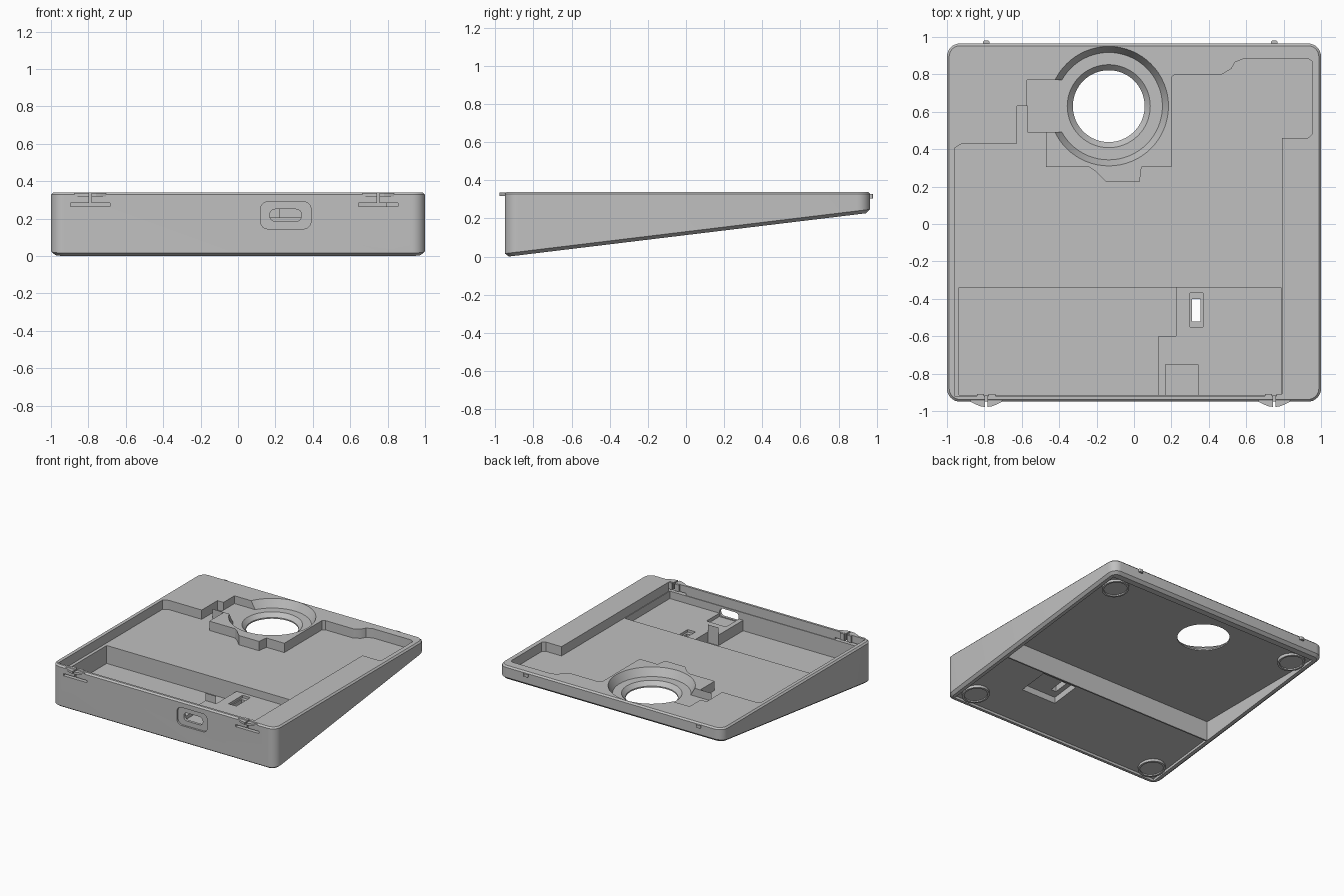
import bpy, bmesh
from math import sin, cos, pi, radians

cube = bpy.data.objects.get("Cube")
if cube:
    bpy.data.objects.remove(cube)

grey = bpy.data.materials.new("plain grey")
grey.use_nodes = True
grey.diffuse_color = (0.53, 0.53, 0.53, 1)
grey.node_tree.nodes["Principled BSDF"].inputs["Base Color"].default_value = (0.53, 0.53, 0.53, 1)

FRONT, BACK, TOP = -0.95, 0.965, 0.34
FLOOR, UNDER = 0.265, 0.235
BAY, SHELF = 0.12, 0.205


def slope(offset):
    """Height of the sloping underside, raised by an offset."""
    return lambda x, y: offset - 0.002 + (y - FRONT) * 0.121


def rounded(x0, x1, y0, y1, r, n=8):
    pts = []
    for cx, cy, a in ((x1 - r, y1 - r, 0), (x0 + r, y1 - r, 1), (x0 + r, y0 + r, 2), (x1 - r, y0 + r, 3)):
        for i in range(n + 1):
            t = (a + i / n) * pi / 2
            pts.append((cx + r * cos(t), cy + r * sin(t)))
    return pts


def rect(x0, x1, y0, y1):
    return [(x0, y0), (x1, y0), (x1, y1), (x0, y1)]


def circle(cx, cy, r, n=64):
    return [(cx + r * cos(2 * pi * i / n), cy + r * sin(2 * pi * i / n)) for i in range(n)]


def loft(name, rings, upright=False):
    """Solid from stacked outlines; each ring is (points, height or height rule)."""
    bm = bmesh.new()
    loops = []
    for pts, h in rings:
        loop = []
        for x, y in pts:
            z = h(x, y) if callable(h) else h
            loop.append(bm.verts.new((x, z, y) if upright else (x, y, z)))
        loops.append(loop)
    for a, b in zip(loops, loops[1:]):
        for i in range(len(a)):
            j = (i + 1) % len(a)
            bm.faces.new((a[i], a[j], b[j], b[i]))
    bm.faces.new(loops[0])
    bm.faces.new(loops[-1])
    bmesh.ops.recalc_face_normals(bm, faces=bm.faces)
    mesh = bpy.data.meshes.new(name)
    bm.to_mesh(mesh)
    bm.free()
    obj = bpy.data.objects.new(name, mesh)
    bpy.context.collection.objects.link(obj)
    mesh.materials.append(grey)
    return obj


def select(obj):
    bpy.ops.object.select_all(action='DESELECT')
    obj.select_set(True)
    bpy.context.view_layer.objects.active = obj


def cut(target, rings, upright=False):
    cutter = loft("cutter", rings, upright)
    cutter.hide_render = True
    mod = target.modifiers.new("cut", 'BOOLEAN')
    mod.operation, mod.solver, mod.object = 'DIFFERENCE', 'EXACT', cutter
    select(target)
    bpy.ops.object.modifier_apply(modifier=mod.name)
    bpy.data.objects.remove(cutter)


def smooth(obj):
    select(obj)
    bpy.ops.object.shade_smooth_by_angle(angle=radians(30))


# Wedge shell with softened top and bottom edges
def shell(inset):
    return rounded(-1 + inset, 1 - inset, FRONT + inset, BACK - inset, 0.07 - inset)


body = loft("wedge_case", [(shell(0.022), slope(0)), (shell(0), slope(0.018)),
                           (shell(0), TOP - 0.012), (shell(0.012), TOP)])

# Hollow underside: level behind the step, parallel to the slope in front
cut(body, [(rect(-0.95, 0.95, -0.3, 0.9), -0.2), (rect(-0.95, 0.95, -0.3, 0.9), UNDER)])
front_under = rect(-0.95, 0.95, -0.91, -0.31)
cut(body, [(front_under, -0.2), (front_under, slope(0.02))])

# Main tray with stepped outline around the round opening
tray = [(-0.96, -0.92), (0.79, -0.92), (0.79, 0.46)]
tray += [(0.93, 0.46), (0.953, 0.48), (0.953, 0.87), (0.93, 0.885), (0.59, 0.885), (0.54, 0.865),
         (0.52, 0.83), (0.47, 0.8), (0.22, 0.8), (0.2, 0.785), (0.2, 0.305), (0.04, 0.305),
         (0.03, 0.225), (-0.15, 0.225), (-0.21, 0.285), (-0.24, 0.305), (-0.47, 0.305), (-0.47, 0.49),
         (-0.57, 0.49), (-0.57, 0.63), (-0.625, 0.63), (-0.625, 0.43), (-0.92, 0.43), (-0.96, 0.405)]
cut(body, [(tray, FLOOR), (tray, 0.5)])

# Deep level front bay, raised board shelf and pocket behind the port
bay = [(-0.935, -0.915), (0.13, -0.915), (0.13, -0.6), (0.225, -0.6), (0.225, -0.34), (-0.935, -0.34)]
shelf = [(0.129, -0.915), (0.785, -0.915), (0.785, -0.34), (0.224, -0.34), (0.224, -0.601), (0.129, -0.601)]
pocket = rect(0.168, 0.342, -0.914, -0.75)
for outline, level in ((bay, BAY), (shelf, SHELF), (pocket, 0.178)):
    cut(body, [(outline, level), (outline, 0.3)])

# Switch opening with a wide recess below and a small one above
switch_under, switch_top = rect(0.27, 0.58, -0.58, -0.34), rect(0.3, 0.37, -0.55, -0.37)
cut(body, [(switch_under, -0.2), (switch_under, slope(0.07))])
cut(body, [(switch_top, SHELF - 0.02), (switch_top, 0.3)])
slot = rect(0.31, 0.355, -0.52, -0.4)
cut(body, [(slot, -0.2), (slot, 0.3)])

# Side notch and round funnel opening
notch = rect(-0.571, -0.38, 0.491, 0.77)
cut(body, [(notch, FLOOR + 0.012), (notch, 0.5)])


def ring(r):
    return circle(-0.135, 0.63, r)


cut(body, [(ring(0.192), 0), (ring(0.192), UNDER + 0.01), (ring(0.222), FLOOR + 0.012),
           (ring(0.287), FLOOR + 0.012), (ring(0.322), TOP + 0.005)])

# Port: shallow rounded recess with a slot through the wall
port = rounded(0.12, 0.39, 0.145, 0.29, 0.04)
port_slot = rounded(0.17, 0.34, 0.185, 0.25, 0.03)
cut(body, [(port, -1.1), (port, FRONT + 0.015)], True)
cut(body, [(port_slot, -1.1), (port_slot, -0.85)], True)

# Flexible clip slits through the front wall
for x in (-0.79, 0.75):
    for slit in (rect(x - 0.105, x + 0.105, 0.265, 0.282), rect(x - 0.006, x + 0.006, 0.27, 0.4)):
        cut(body, [(slit, -1.1), (slit, -0.905)], True)
smooth(body)

# Front clip tabs, each split by the slit, and the nubs at the back
for side, x in (("right", -0.79), ("left", 0.75)):
    for part, s in (("outer", -1), ("inner", 1)):
        lens = [(x + s * 0.006, -0.94), (x + s * 0.006, -0.978), (x + s * 0.03, -0.975),
                (x + s * 0.055, -0.965), (x + s * 0.085, -0.95), (x + s * 0.085, -0.94)]
        loft(f"{side}_clip_{part}_tab", [(lens, 0.318), (lens, 0.336)])
        prong = rect(x + s * 0.012, x + s * 0.05, -0.925, -0.908)
        loft(f"{side}_clip_{part}_prong", [(prong, 0.284), (prong, 0.338)])
    nub = rounded(x - 0.018, x + 0.018, 0.95, 0.98, 0.008, 3)
    loft(f"{side}_back_nub", [(nub, 0.304), (nub, 0.328)])

# Round feet with a shallow pad recess
for side, x in (("right", -0.84), ("left", 0.84)):
    for end, y, top in (("front", -0.8, slope(0.035)), ("back", 0.79, UNDER + 0.005)):
        foot = loft(f"{end}_{side}_foot", [(circle(x, y, 0.1, 40), slope(0)), (circle(x, y, 0.1, 40), top)])
        pad = circle(x, y, 0.085, 40)
        cut(foot, [(pad, -0.2), (pad, slope(0.01))])
        smooth(foot)
